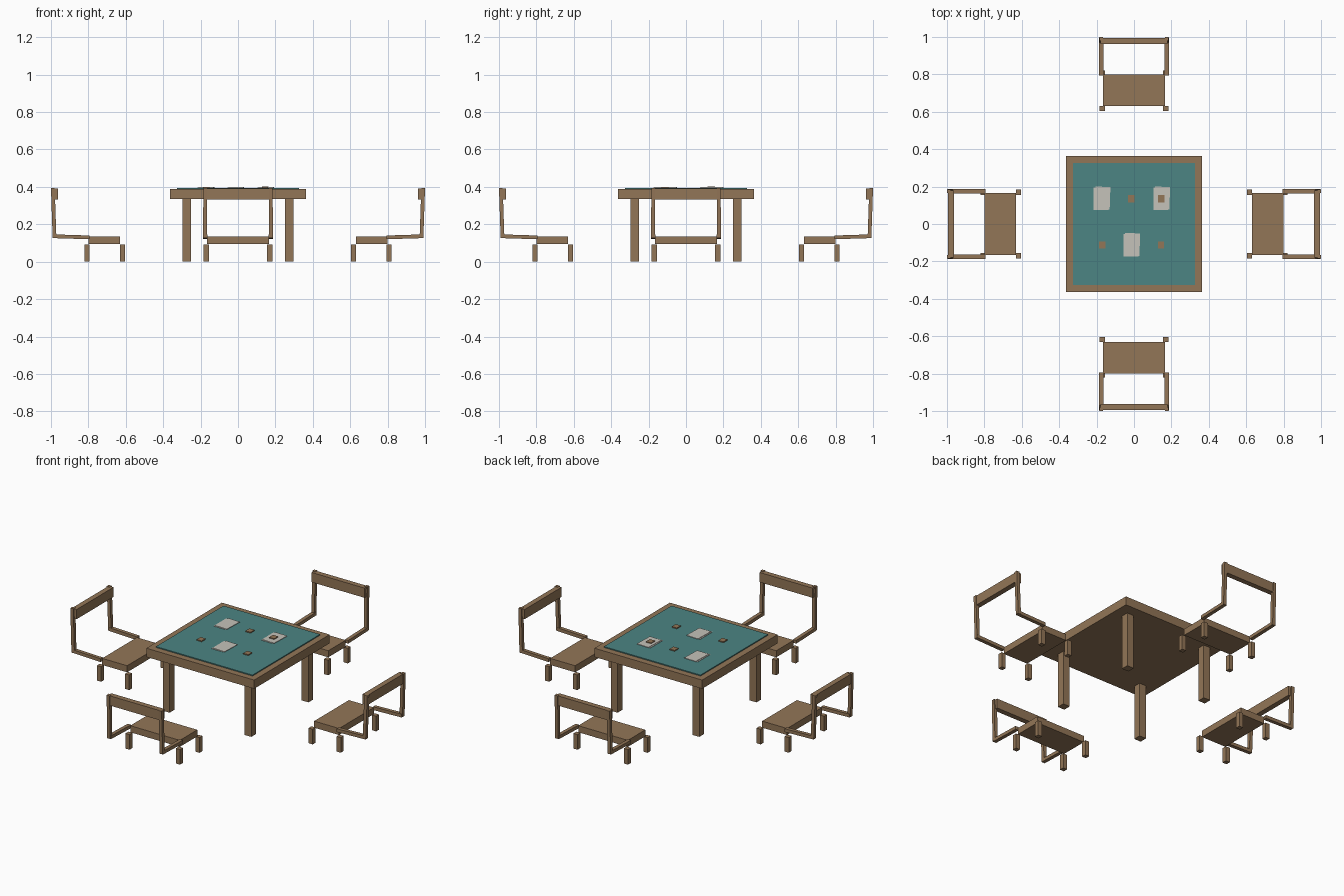
import bpy, bmesh, math
from mathutils import Vector, Matrix

if "Cube" in bpy.data.objects:
    bpy.data.objects.remove(bpy.data.objects["Cube"])


def material(name, rgb):
    m = bpy.data.materials.new(name)
    m.diffuse_color = (*rgb, 1)
    m.use_nodes = True
    m.node_tree.nodes["Principled BSDF"].inputs["Base Color"].default_value = m.diffuse_color
    return m


WOOD = material("brown wood", (0.29, 0.18, 0.095))
FELT = material("teal felt", (0.072, 0.235, 0.23))
PAPER = material("off white paper", (0.56, 0.54, 0.49))


def finish(name, bm, mat):
    bmesh.ops.recalc_face_normals(bm, faces=bm.faces)
    mesh = bpy.data.meshes.new(name)
    bm.to_mesh(mesh)
    bm.free()
    mesh.materials.append(mat)
    ob = bpy.data.objects.new(name, mesh)
    bpy.context.collection.objects.link(ob)
    return ob


def box(name, lo, hi, mat, turn=Matrix()):
    """Box between two corners, then turned about the origin."""
    lo, hi = Vector(lo), Vector(hi)
    bm = bmesh.new()
    bmesh.ops.create_cube(bm, size=1, matrix=turn @ Matrix.Translation((lo + hi) / 2)
                          @ Matrix.Diagonal((*(hi - lo), 1)))
    return finish(name, bm, mat)


def bar(name, a, b, w, d, turn):
    """Square bar whose ends sit at a and b, w wide in x and d deep."""
    a, b = Vector(a), Vector(b)
    z = (b - a).normalized()
    x = Vector((1, 0, 0))
    x = (x - z * x.dot(z)).normalized()
    rot = Matrix((x, z.cross(x), z)).transposed().to_4x4()
    bm = bmesh.new()
    bmesh.ops.create_cube(bm, size=1, matrix=turn @ Matrix.Translation((a + b) / 2) @ rot
                          @ Matrix.Diagonal((w, d, (b - a).length, 1)))
    return finish(name, bm, WOOD)


# Table: top, felt and four legs
box("table_top", (-0.363, -0.363, 0.335), (0.363, 0.363, 0.388), WOOD)
box("felt", (-0.325, -0.325, 0.385), (0.325, 0.325, 0.394), FELT)
for sx in (-1, 1):
    for sy in (-1, 1):
        c = Vector((sx * 0.275, sy * 0.275, 0))
        box("table_leg", c - Vector((0.023, 0.023, 0)), c + Vector((0.023, 0.023, 0.34)), WOOD)

# Papers: two loose sheets in each pile
for x, y in ((-0.172, 0.137), (0.147, 0.137), (-0.013, -0.111)):
    for i, (dx, dy, ang) in enumerate(((-0.004, -0.002, 0), (0.004, 0.002, -2))):
        turn = Matrix.Translation((x + dx, y + dy, 0)) @ Matrix.Rotation(math.radians(ang), 4, 'Z')
        z = 0.393 + i * 0.002
        box("paper_sheet", (-0.04, -0.06, z), (0.04, 0.06, z + 0.003), PAPER, turn)

# Small wooden tokens
for x, y, z in ((-0.014, 0.135, 0.393), (0.145, 0.135, 0.396),
                (-0.17, -0.112, 0.393), (0.144, -0.112, 0.393)):
    box("token", (x - 0.017, y - 0.019, z), (x + 0.017, y + 0.019, z + 0.007), WOOD)

# Four chairs, modelled on the +y side and turned around the table
for k in range(4):
    turn = Matrix.Rotation(k * math.pi / 2, 4, 'Z')
    box("seat", (-0.167, 0.63, 0.095), (0.167, 0.798, 0.135), WOOD, turn)
    box("backrest", (-0.178, 0.963, 0.333), (0.178, 0.995, 0.392), WOOD, turn)
    for s in (-1, 1):
        for y in (0.618, 0.807):
            c = Vector((s * 0.17, y, 0))
            box("chair_leg", c - Vector((0.014, 0.014, 0)), c + Vector((0.014, 0.014, 0.092)),
                WOOD, turn)
        bar("seat_rail", (s * 0.175, 0.795, 0.13), (s * 0.175, 0.988, 0.136), 0.022, 0.02, turn)
        bar("back_post", (s * 0.177, 0.981, 0.128), (s * 0.175, 0.99, 0.394), 0.02, 0.02, turn)
